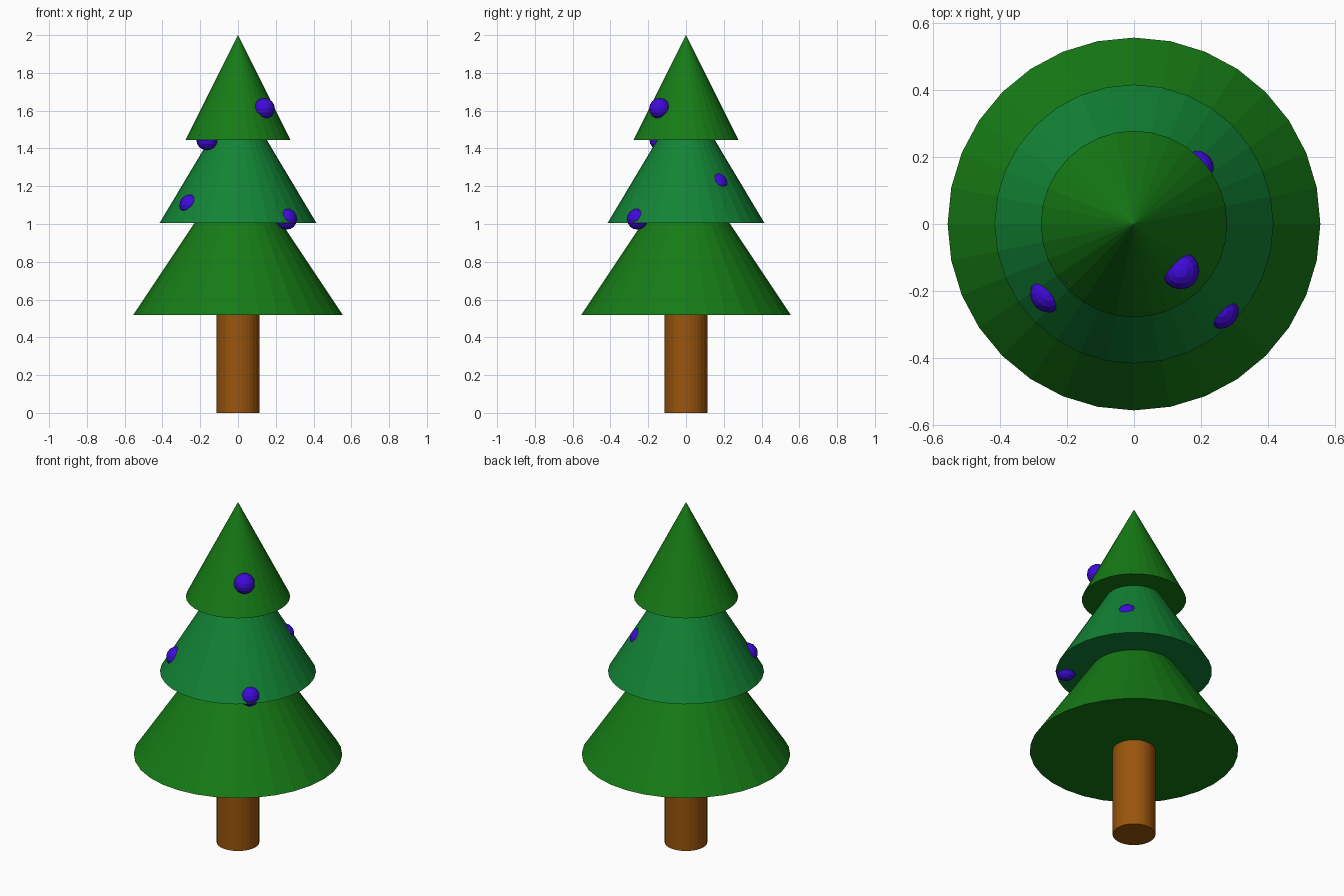
import bpy
from math import pi

if "Cube" in bpy.data.objects:
    bpy.data.objects.remove(bpy.data.objects["Cube"])


def material(name, rgb):
    m = bpy.data.materials.new(name)
    m.diffuse_color = (*rgb, 1.0)
    m.use_nodes = True
    m.node_tree.nodes["Principled BSDF"].inputs["Base Color"].default_value = m.diffuse_color
    return m


GREEN = material("leaf_green", (0.008, 0.2, 0.008))
TEAL = material("leaf_green_cool", (0.006, 0.23, 0.035))
BROWN = material("bark_brown", (0.32, 0.09, 0.004))
PURPLE = material("bauble_purple", (0.05, 0.003, 0.7))


def finish(name, mat):
    obj = bpy.context.object
    obj.name = name
    obj.data.materials.append(mat)
    return obj


# Trunk
TRUNK_TOP = 0.54
bpy.ops.mesh.primitive_cylinder_add(vertices=32, radius=0.114, depth=TRUNK_TOP,
                                    location=(0, 0, TRUNK_TOP / 2))
finish("trunk", BROWN)

# Three stacked foliage cones: name, base radius, base z, apex z, material
TIERS = [
    ("lower_foliage", 0.556, 0.517, 1.35, GREEN),
    ("middle_foliage", 0.416, 1.004, 1.70, TEAL),
    ("upper_foliage", 0.278, 1.445, 2.00, GREEN),
]
for name, radius, base, apex, mat in TIERS:
    bpy.ops.mesh.primitive_cone_add(vertices=32, radius1=radius, radius2=0,
                                    depth=apex - base,
                                    location=(0, 0, (base + apex) / 2))
    finish(name, mat)

# Baubles half sunk into the foliage
BAUBLES = [
    (0.139, -0.139, 1.611),
    (-0.165, -0.138, 1.446),
    (-0.254, -0.208, 1.10),
    (0.257, -0.257, 1.026),
    (0.183, 0.164, 1.213),
]
for i, pos in enumerate(BAUBLES, 1):
    bpy.ops.mesh.primitive_uv_sphere_add(segments=16, ring_count=8,
                                         radius=0.056, location=pos)
    finish(f"bauble_{i}", PURPLE)
